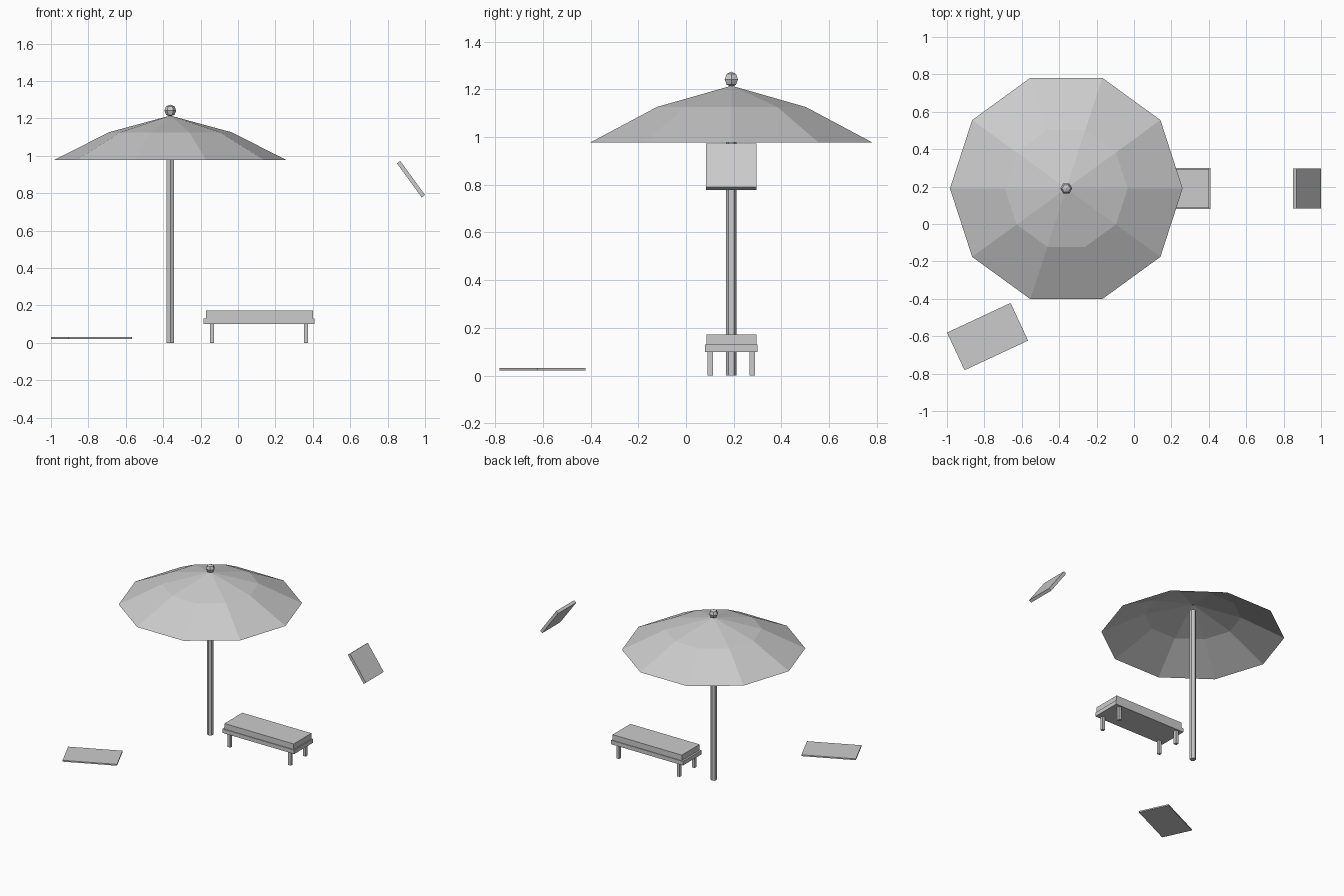
import bpy
import bmesh
from math import radians, sin, cos, pi
from mathutils import Matrix, Vector

default = bpy.data.objects.get("Cube")
if default:
    bpy.data.objects.remove(default, do_unlink=True)

# One plain grey for every part
grey = bpy.data.materials.new("light_grey")
grey.use_nodes = True
colour = (0.6, 0.6, 0.6, 1)
grey.diffuse_color = colour
grey.node_tree.nodes["Principled BSDF"].inputs["Base Color"].default_value = colour

AXIS = Vector((-0.362, 0.19, 0))   # parasol centre line
BENCH_X, BENCH_Y = 0.112, 0.19     # bench centre


def finish(name, bm, location, rotation=(0, 0, 0)):
    mesh = bpy.data.meshes.new(name)
    bm.to_mesh(mesh)
    bm.free()
    mesh.materials.append(grey)
    obj = bpy.data.objects.new(name, mesh)
    obj.location = location
    obj.rotation_euler = rotation
    bpy.context.collection.objects.link(obj)
    return obj


def box(name, size, location, rotation=(0, 0, 0)):
    bm = bmesh.new()
    bmesh.ops.create_cube(bm, size=1)
    bmesh.ops.scale(bm, vec=size, verts=bm.verts)
    return finish(name, bm, location, rotation)


# Canopy: thin ten-sided shell with a steeper outer band
def canopy(sides=10):
    bm = bmesh.new()

    def ring(radius, z):
        return [bm.verts.new((radius * cos(2 * pi * i / sides),
                              radius * sin(2 * pi * i / sides), z))
                for i in range(sides)]

    rim, shoulder = ring(0.622, 0.977), ring(0.328, 1.126)
    apex = bm.verts.new((0, 0, 1.215))
    for i in range(sides):
        j = (i + 1) % sides
        bm.faces.new((rim[i], rim[j], shoulder[j], shoulder[i]))
        bm.faces.new((shoulder[i], shoulder[j], apex))
    return finish("parasol_canopy", bm, AXIS)


canopy()

# Pole: hexagonal post stopping just under the canopy
bm = bmesh.new()
height = 1.165
bmesh.ops.create_cone(bm, cap_ends=True, segments=6, radius1=0.022,
                      radius2=0.022, depth=height)
for v in bm.verts:
    if abs(v.co.x) < 1e-4:
        break
else:
    bmesh.ops.rotate(bm, verts=bm.verts, matrix=Matrix.Rotation(pi / 6, 3, "Z"))
finish("parasol_pole", bm, AXIS + Vector((0, 0, height / 2)))

# Finial: small faceted ball
bm = bmesh.new()
bmesh.ops.create_uvsphere(bm, u_segments=6, v_segments=4, radius=0.032)
if not any(abs(v.co.y) < 1e-4 and abs(v.co.x) > 0.03 for v in bm.verts):
    bmesh.ops.rotate(bm, verts=bm.verts, matrix=Matrix.Rotation(pi / 6, 3, "Z"))
finish("parasol_finial", bm, AXIS + Vector((0, 0, 1.242)))

# Lounger: frame, cushion and four legs
box("bench_frame", (0.595, 0.22, 0.03), (BENCH_X, BENCH_Y, 0.115))
box("bench_cushion", (0.573, 0.21, 0.042), (BENCH_X + 0.003, BENCH_Y, 0.151))
for x_name, sx in (("left", 1), ("right", -1)):
    for y_name, sy in (("back", 1), ("front", -1)):
        box(f"bench_leg_{y_name}_{x_name}", (0.022, 0.022, 0.1),
            (BENCH_X + sx * 0.251, BENCH_Y + sy * 0.088, 0.05))

# Raised tilted backrest panel
box("backrest_panel", (0.225, 0.212, 0.022), (0.925, 0.19, 0.875),
    (0, radians(54), 0))

# Towel lying flat, turned on the ground
box("towel", (0.375, 0.222, 0.01), (-0.783, -0.602, 0.026), (0, 0, radians(25)))
